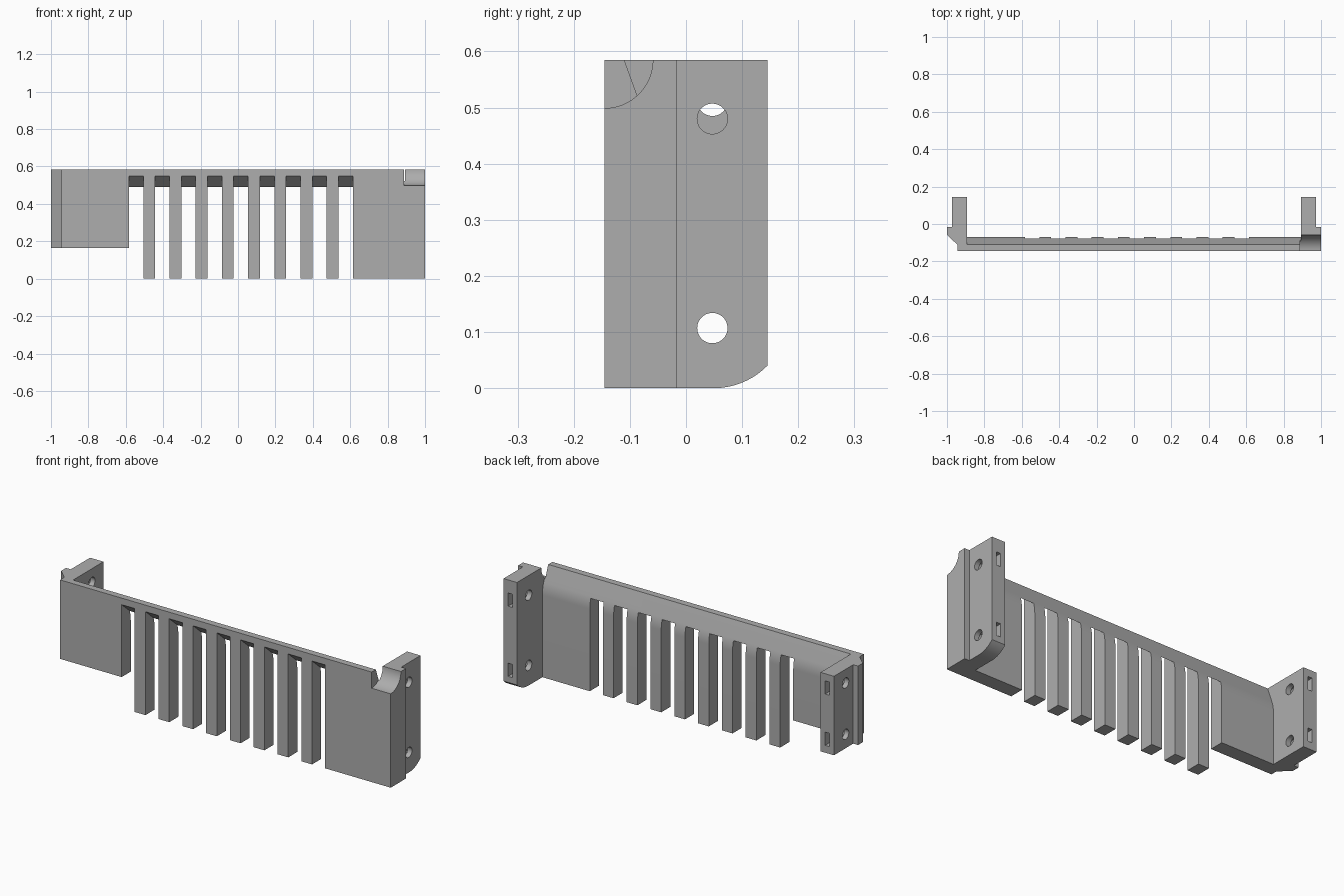
import bpy, bmesh, math
from mathutils import Vector

old = bpy.data.objects.get("Cube")
if old:
    bpy.data.objects.remove(old, do_unlink=True)

grey = bpy.data.materials.new("plain grey")
grey.use_nodes = True
COLOUR = (0.42, 0.42, 0.42, 1)
grey.diffuse_color = COLOUR
grey.node_tree.nodes["Principled BSDF"].inputs["Base Color"].default_value = COLOUR

TOP, FRONT, BACK = 0.585, -0.145, 0.145
INNER = 0.893          # inner face of the brackets
HOLE_Y = 0.047


def prism(bm, outline, axis, lo, hi):
    """Extrude a 2D outline along x (outline in y, z) or z (outline in x, y)."""
    def place(p, t):
        return (t, *p) if axis == "x" else (*p, t)
    face = bm.faces.new([bm.verts.new(place(p, lo)) for p in outline])
    new = bmesh.ops.extrude_face_region(bm, geom=[face])["geom"]
    shift = Vector(place((0, 0), hi - lo))
    bmesh.ops.translate(bm, vec=shift, verts=[g for g in new if isinstance(g, bmesh.types.BMVert)])


def box(bm, y, z, x):
    prism(bm, [(y[0], z[0]), (y[1], z[0]), (y[1], z[1]), (y[0], z[1])], "x", *x)


def circle(cy, cz, r, n=48):
    return [(cy + r * math.cos(math.tau * i / n), cz + r * math.sin(math.tau * i / n))
            for i in range(n)]


def finish(name, bm):
    bmesh.ops.recalc_face_normals(bm, faces=bm.faces)
    mesh = bpy.data.meshes.new(name)
    bm.to_mesh(mesh)
    bm.free()
    mesh.materials.append(grey)
    ob = bpy.data.objects.new(name, mesh)
    bpy.context.collection.objects.link(ob)
    return ob


def cut(ob, build):
    """Subtract the solids made by build(bm) from an object."""
    bm = bmesh.new()
    build(bm)
    tool = finish("cutter", bm)
    tool.hide_render = True
    mod = ob.modifiers.new("cut", "BOOLEAN")
    mod.operation, mod.solver, mod.object = "DIFFERENCE", "EXACT", tool
    bpy.context.view_layer.objects.active = ob
    bpy.ops.object.modifier_apply(modifier=mod.name)
    bpy.data.objects.remove(tool, do_unlink=True)


def smooth(ob):
    bpy.ops.object.select_all(action="DESELECT")
    ob.select_set(True)
    bpy.context.view_layer.objects.active = ob
    bpy.ops.object.shade_smooth_by_angle(angle=math.radians(25))


# Comb panel: a bar with a sloping back that rounds into the vertical
bm = bmesh.new()
a, b, c = Vector((-0.08, 0.502)), Vector((-0.0685, 0.47)), Vector((-0.0685, 0.436))
bend = [a * (1 - t) ** 2 + b * 2 * t * (1 - t) + c * t * t for t in [i / 8 for i in range(9)]]
profile = [(FRONT, 0), (FRONT, TOP), (-0.11, TOP)] + [tuple(p) for p in bend] + [(-0.0685, 0)]
prism(bm, profile, "x", -INNER, INNER)
panel = finish("comb_panel", bm)


# Nine gaps with slanted roofs, leaving eight teeth
def gaps(bm):
    for i in range(9):
        x = -0.583 + i * 0.14
        prism(bm, [(-0.2, -0.1), (-0.2, 0.598), (0, 0.424), (0, -0.1)], "x", x, x + 0.077)


cut(panel, gaps)
# The panel is shorter at the low-x end
cut(panel, lambda bm: box(bm, (-0.3, 0.1), (-0.1, 0.165), (-1.1, -0.55)))


# Rounded recess in the top front corner
def recess(bm):
    prism(bm, circle(FRONT, TOP, 0.086, 64), "x", 0.888, 1.1)


cut(panel, recess)
smooth(panel)


# Screw holes and nut slots of a bracket
def fixings(ob, side, heights):
    def holes(bm):
        for z in heights:
            prism(bm, circle(HOLE_Y, z, 0.027), "x", side * 0.8, side * 1.1)

    def nut_slots(bm):
        for z in heights:
            box(bm, (0.012, 0.2), (z - 0.035, z + 0.035), (side * 0.933 - 0.0125, side * 0.933 + 0.0125))
    cut(ob, holes)
    cut(ob, nut_slots)
    smooth(ob)


# Tall bracket with an outer ledge
bm = bmesh.new()
prism(bm, [(INNER, FRONT), (1, FRONT), (1, -0.017), (0.972, -0.017), (0.972, BACK), (INNER, BACK)],
      "z", 0, TOP)
left_bracket = finish("left_bracket", bm)
cut(left_bracket, recess)


# Rounded lower back corner
def corner(bm):
    arc = [(0.05 + 0.133 * math.sin(t), 0.133 - 0.133 * math.cos(t))
           for t in [i * 0.09 for i in range(13)]]
    prism(bm, arc + [(0.3, arc[-1][1]), (0.3, -0.1), (0.05, -0.1)], "x", 0.8, 1.1)


cut(left_bracket, corner)
fixings(left_bracket, 1, (0.48, 0.107))

# Short bracket with a chamfered outer front
bm = bmesh.new()
prism(bm, [(-INNER, FRONT), (-0.945, FRONT), (-0.945, -0.11), (-1, -0.058), (-1, -0.017),
           (-0.972, -0.017), (-0.972, BACK), (-INNER, BACK)], "z", 0.165, TOP)
right_bracket = finish("right_bracket", bm)
fixings(right_bracket, -1, (0.512, 0.239))
